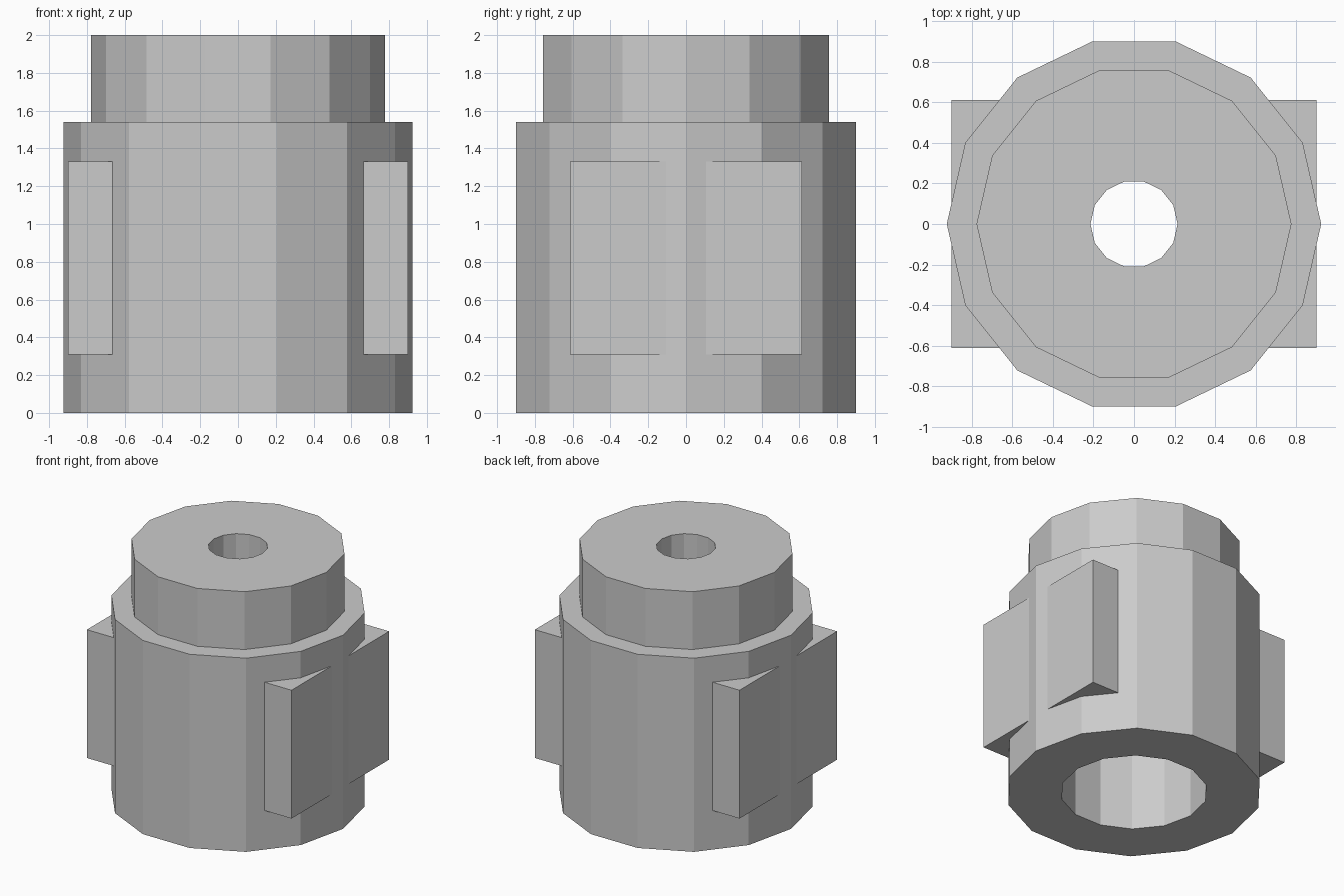
import bpy, bmesh
from math import cos, sin, tau

if "Cube" in bpy.data.objects:
    bpy.data.objects.remove(bpy.data.objects["Cube"])

SIDES = 14


def add_object(name, bm):
    bmesh.ops.recalc_face_normals(bm, faces=bm.faces)
    mesh = bpy.data.meshes.new(name)
    bm.to_mesh(mesh)
    bm.free()
    obj = bpy.data.objects.new(name, mesh)
    bpy.context.collection.objects.link(obj)
    return obj


def lathe(name, profile):
    """Spin a closed (radius, z) profile into a faceted ring."""
    bm = bmesh.new()
    rings = [[bm.verts.new((r * cos(tau * i / SIDES), r * sin(tau * i / SIDES), z))
              for r, z in profile] for i in range(SIDES)]
    n = len(profile)
    for i in range(SIDES):
        a, b = rings[i], rings[(i + 1) % SIDES]
        for j in range(n):
            k = (j + 1) % n
            bm.faces.new((a[j], b[j], b[k], a[k]))
    return add_object(name, bm)


def box(name, lo, hi):
    bm = bmesh.new()
    bmesh.ops.create_cube(bm, size=1)
    for v in bm.verts:
        v.co = [(l + h) / 2 + c * (h - l) for l, h, c in zip(lo, hi, v.co)]
    return add_object(name, bm)


# Stepped sleeve: wide bore below, narrow hole through the collar
lathe("stepped_sleeve", [(0.53, 0), (0.924, 0), (0.924, 1.54), (0.777, 1.54),
                         (0.777, 2), (0.215, 2), (0.215, 1.54), (0.53, 1.54)])

# Flat side pads, sunk into the sleeve wall
for side, x0, x1 in (("left", -0.90, -0.60), ("right", 0.60, 0.90)):
    box(side + "_pad", (x0, -0.613, 0.31), (x1, 0.613, 1.33))
